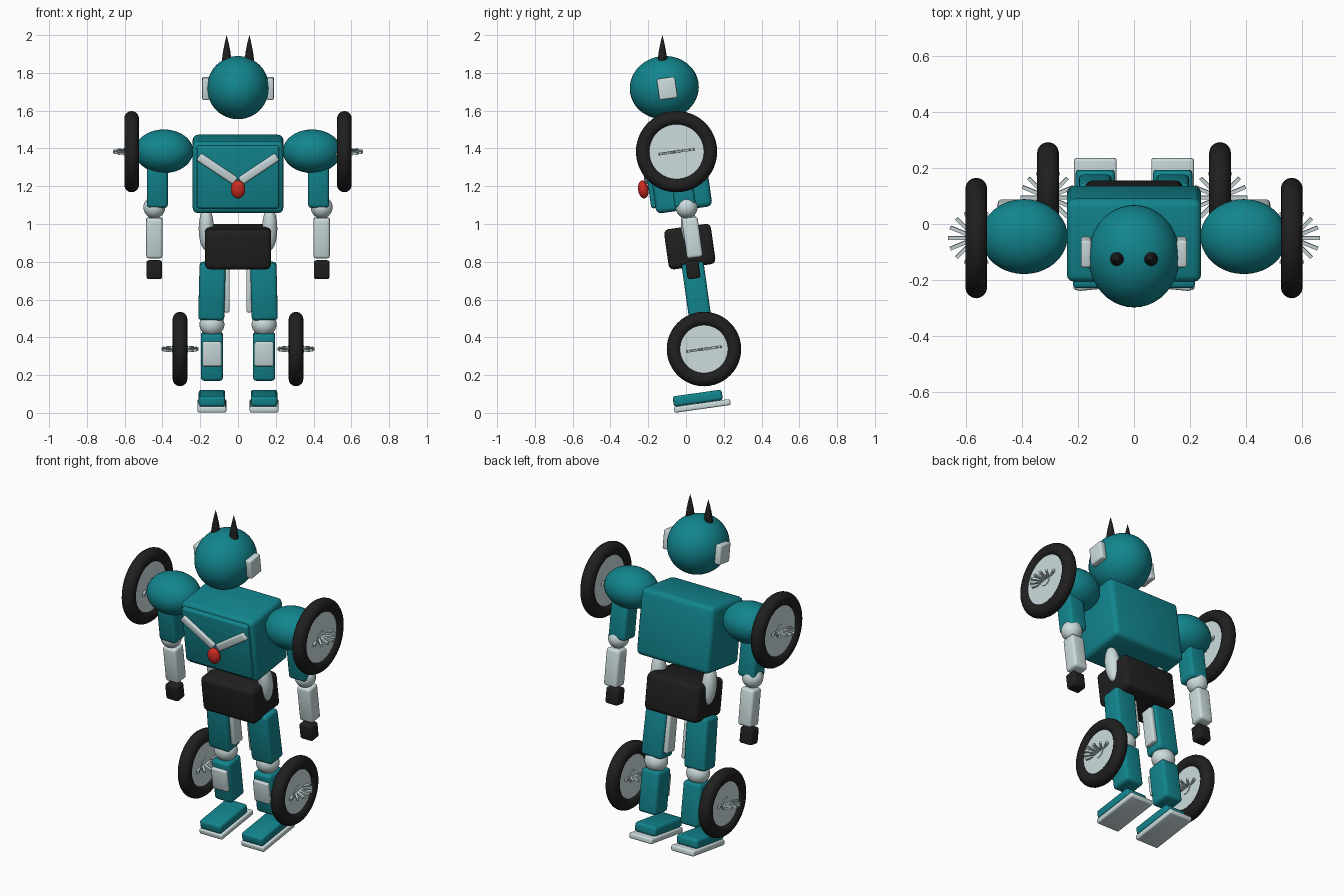
import bpy, bmesh, math
from mathutils import Matrix, Vector

if "Cube" in bpy.data.objects:
    bpy.data.objects.remove(bpy.data.objects["Cube"])

TILT = math.radians(8)            # the whole figure leans forward
LEAN = Matrix.Rotation(TILT, 4, 'X')


def material(name, rgb):
    m = bpy.data.materials.new(name)
    m.diffuse_color = (*rgb, 1)
    m.use_nodes = True
    m.node_tree.nodes["Principled BSDF"].inputs["Base Color"].default_value = m.diffuse_color
    return m


TEAL = material("teal", (0.006, 0.235, 0.27))
PALE = material("pale_grey", (0.61, 0.72, 0.73))
BLACK = material("black", (0.014, 0.014, 0.015))
RED = material("red", (0.62, 0.025, 0.015))


def finish(name, bm, loc, mat, rot=LEAN, angle=35):
    """Turn a bmesh into a placed, smooth-shaded object."""
    bmesh.ops.recalc_face_normals(bm, faces=bm.faces)
    me = bpy.data.meshes.new(name)
    bm.to_mesh(me)
    bm.free()
    me.transform(Matrix.Translation(loc) @ rot)
    me.materials.append(mat)
    me.polygons.foreach_set("use_smooth", [True] * len(me.polygons))
    me.set_sharp_from_angle(angle=math.radians(angle))
    ob = bpy.data.objects.new(name, me)
    bpy.context.collection.objects.link(ob)
    return ob


def box(name, loc, size, mat, bevel=0.015, rot=LEAN):
    bm = bmesh.new()
    bmesh.ops.create_cube(bm, size=1)
    bmesh.ops.scale(bm, vec=size, verts=bm.verts)
    bmesh.ops.bevel(bm, geom=list(bm.edges), offset=bevel, segments=3,
                    profile=0.5, affect='EDGES')
    return finish(name, bm, loc, mat, rot)


def ball(name, loc, radii, mat):
    bm = bmesh.new()
    bmesh.ops.create_uvsphere(bm, u_segments=40, v_segments=24, radius=1)
    bmesh.ops.scale(bm, vec=radii, verts=bm.verts)
    return finish(name, bm, loc, mat)


def lathe(name, loc, profile, mat, rot=LEAN, steps=48):
    """Spin (radius, height) points around local z."""
    bm = bmesh.new()
    vs = [bm.verts.new((r, 0, h)) for r, h in profile]
    es = [bm.edges.new(p) for p in zip(vs, vs[1:])]
    bmesh.ops.spin(bm, geom=vs + es, cent=(0, 0, 0), axis=(0, 0, 1),
                   angle=2 * math.pi, steps=steps)
    bmesh.ops.remove_doubles(bm, verts=bm.verts, dist=1e-5)
    return finish(name, bm, loc, mat, rot)


def wheel(name, loc, radius, spoke):
    tube = 0.039
    axle = LEAN @ Matrix.Rotation(math.pi / 2, 4, 'Y')
    ring = [(radius - tube + tube * math.cos(a), tube * math.sin(a))
            for a in (2 * math.pi * i / 16 for i in range(17))]
    lathe(name + "_tyre", loc, ring, BLACK, axle)
    # rim disc with a low hub on both faces
    r = radius - 1.7 * tube
    lathe(name + "_disc", loc, [(0, -0.026), (0.037, -0.026), (0.037, -0.022),
          (r, -0.022), (r, 0.022), (0.037, 0.022), (0.037, 0.026), (0, 0.026)],
          PALE, axle)
    # fan of spokes lying flat, poking out through the disc
    bm = bmesh.new()
    for i in range(16):
        m = (Matrix.Rotation(2 * math.pi * i / 16, 4, 'Z')
             @ Matrix.Translation((spoke / 2, 0, 0))
             @ Matrix.Diagonal((spoke, 0.013, 0.013, 1)))
        bmesh.ops.create_cube(bm, size=1, matrix=m)
    finish(name + "_spokes", bm, loc, PALE)


# head
ball("head", (0, -0.115, 1.722), (0.164, 0.183, 0.167), TEAL)

# torso, chest panel and emblem
box("torso", (0, -0.035, 1.265), (0.48, 0.30, 0.385), TEAL, 0.028)
box("chest_panel", (0, -0.187, 1.25), (0.435, 0.04, 0.335), TEAL, 0.012)
ball("chest_gem", (0, -0.226, 1.183), (0.038, 0.028, 0.048), RED)

# pelvis
box("pelvis", (0, 0.02, 0.88), (0.35, 0.25, 0.215), BLACK, 0.026)

for s, side in ((1, "right"), (-1, "left")):
    def P(x, y, z):
        return Vector((s * x, y, z))

    # head fittings
    box(f"ear_{side}", P(0.171, -0.10, 1.718), (0.037, 0.097, 0.112), PALE, 0.008)
    lathe(f"horn_{side}", P(0.06, -0.125, 1.83),
          [(0, 0), (0.022, 0), (0.025, 0.04), (0.019, 0.085), (0.009, 0.135), (0, 0.17)],
          BLACK, Matrix.Identity(4), 20)

    # chest chevron arm
    box(f"chevron_{side}", P(0.11, -0.212, 1.292), (0.235, 0.034, 0.045), PALE, 0.01,
        LEAN @ Matrix.Rotation(-s * math.radians(34), 4, 'Y'))

    # arm
    ball(f"shoulder_{side}", P(0.392, -0.045, 1.385), (0.155, 0.134, 0.115), TEAL)
    box(f"upper_arm_{side}", P(0.427, -0.02, 1.215), (0.112, 0.112, 0.25), TEAL, 0.018)
    ball(f"elbow_{side}", P(0.443, 0.003, 1.088), (0.058, 0.058, 0.058), PALE)
    box(f"forearm_{side}", P(0.443, 0.033, 0.928), (0.087, 0.085, 0.215), PALE, 0.015)
    box(f"hand_{side}", P(0.443, 0.037, 0.758), (0.083, 0.07, 0.095), BLACK, 0.013)
    wheel(f"shoulder_wheel_{side}", P(0.563, -0.05, 1.383), 0.215, 0.10)

    # hip joint beside the pelvis
    ball(f"hip_{side}", P(0.168, 0.02, 0.975), (0.04, 0.045, 0.115), PALE)

    # leg
    splay = LEAN @ Matrix.Rotation(-s * math.radians(1.5), 4, 'Y')
    box(f"thigh_{side}", P(0.138, 0.055, 0.645), (0.138, 0.118, 0.30), TEAL, 0.018, splay)
    box(f"thigh_plate_{side}", P(0.06, 0.06, 0.65), (0.03, 0.075, 0.23), PALE, 0.008)
    ball(f"knee_{side}", P(0.138, 0.083, 0.468), (0.066, 0.062, 0.062), PALE)
    box(f"shin_{side}", P(0.138, 0.10, 0.30), (0.118, 0.125, 0.25), TEAL, 0.018)
    box(f"shin_plate_{side}", P(0.138, 0.032, 0.312), (0.1, 0.03, 0.13), PALE, 0.008)
    wheel(f"leg_wheel_{side}", P(0.307, 0.095, 0.338), 0.197, 0.098)

    # foot
    box(f"foot_{side}", P(0.138, 0.062, 0.078), (0.14, 0.262, 0.055), TEAL, 0.014)
    box(f"sole_{side}", P(0.138, 0.086, 0.037), (0.152, 0.30, 0.032), PALE, 0.009)
